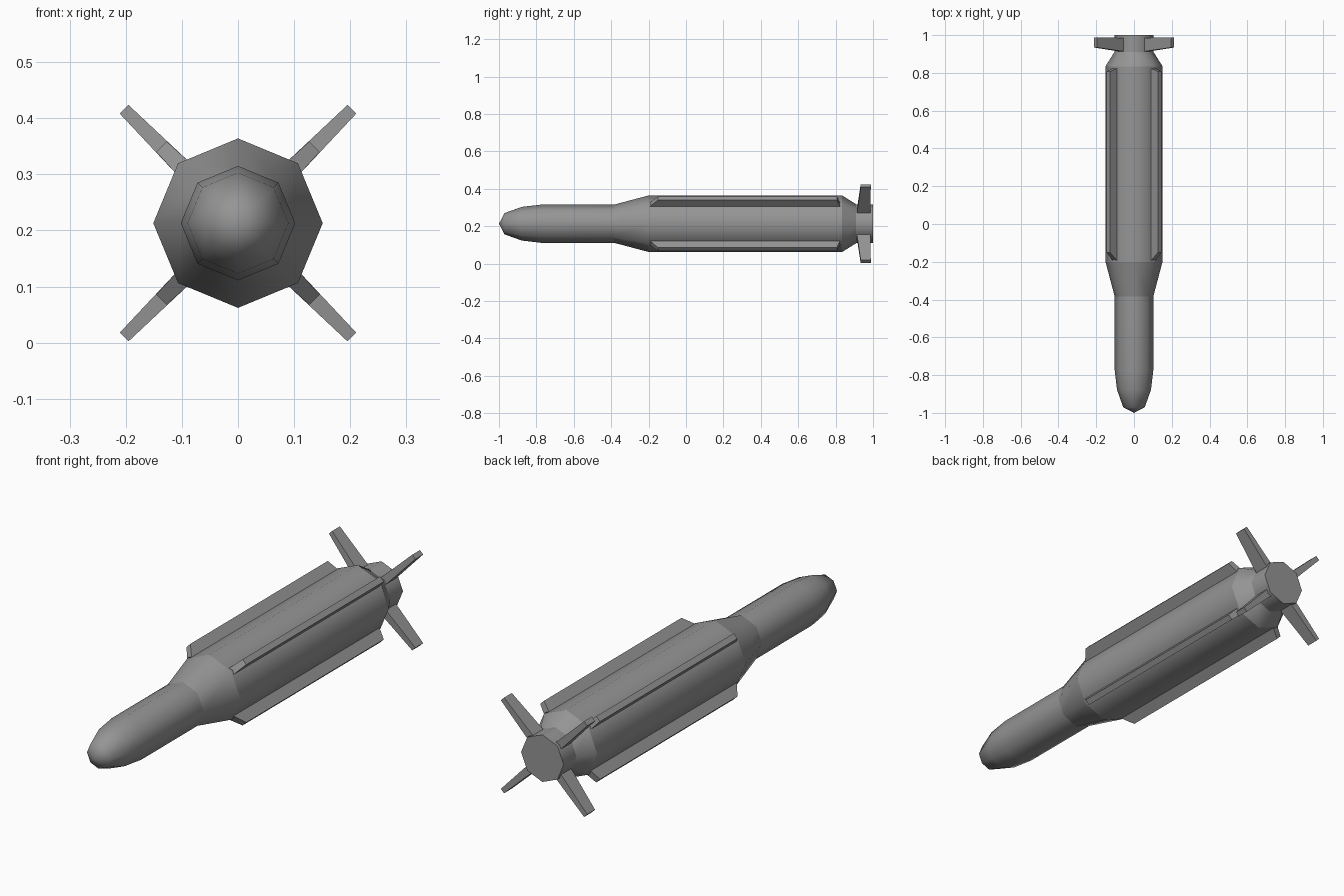
import bpy, bmesh
from math import pi, sin, cos
from mathutils import Matrix, Vector

if "Cube" in bpy.data.objects:
    bpy.data.objects.remove(bpy.data.objects["Cube"])

AXIS_Z = 0.213
SIDES = 8

grey = bpy.data.materials.new("body grey")
grey.use_nodes = True
colour = (0.3, 0.3, 0.3, 1)
grey.diffuse_color = colour
grey.node_tree.nodes["Principled BSDF"].inputs["Base Color"].default_value = colour


def add_object(name, bm):
    bmesh.ops.recalc_face_normals(bm, faces=bm.faces)
    mesh = bpy.data.meshes.new(name)
    bm.to_mesh(mesh)
    bm.free()
    mesh.materials.append(grey)
    obj = bpy.data.objects.new(name, mesh)
    obj.location.z = AXIS_Z
    bpy.context.collection.objects.link(obj)
    return obj


def lathe_body(name, tip_y, profile):
    """Octagonal body along y; profile rows are (y, radius, sharp ring)."""
    bm = bmesh.new()
    tip = bm.verts.new((0, tip_y, 0))
    previous = None
    for y, r, sharp in profile:
        ring = [bm.verts.new((r * cos(2 * pi * i / SIDES), y, r * sin(2 * pi * i / SIDES)))
                for i in range(SIDES)]
        for i in range(SIDES):
            j = (i + 1) % SIDES
            if previous:
                face = bm.faces.new((previous[i], previous[j], ring[j], ring[i]))
            else:
                face = bm.faces.new((tip, ring[j], ring[i]))
            face.smooth = True
            bm.edges.get((ring[i], ring[j])).smooth = not sharp
        previous = ring
    bm.faces.new(previous)
    return add_object(name, bm)


def blade(name, angle, root, tip):
    """Tapered plate; root and tip are (radius, front y, rear y, thickness)."""
    bm = bmesh.new()
    loops = []
    for r, front, rear, thick in (root, tip):
        h = thick / 2
        loops.append([bm.verts.new(p) for p in
                      ((r, front, -h), (r, rear, -h), (r, rear, h), (r, front, h))])
    a, b = loops
    bm.faces.new(a)
    bm.faces.new(b)
    for i in range(4):
        j = (i + 1) % 4
        bm.faces.new((a[i], a[j], b[j], b[i]))
    bm.transform(Matrix.Rotation(-angle, 4, 'Y'))
    return add_object(name, bm)


# Nose, neck, main casing and tail
lathe_body("missile_body", -1.0, [
    (-0.97, 0.057, False),
    (-0.878, 0.09, False),
    (-0.775, 0.102, False),
    (-0.385, 0.102, True),
    (-0.2, 0.151, True),
    (0.835, 0.151, True),
    (0.91, 0.104, True),
    (1.0, 0.104, True),
])

# Four long strakes and four tail fins on the diagonals
corners = ("upper_left", "upper_right", "lower_right", "lower_left")
for k, corner in enumerate(corners):
    angle = pi / 4 + k * pi / 2
    blade("strake_" + corner, angle, (0.125, -0.21, 0.83, 0.033), (0.193, -0.15, 0.807, 0.026))
    blade("tail_fin_" + corner, angle, (0.07, 0.911, 0.985, 0.036), (0.287, 0.934, 0.988, 0.022))
